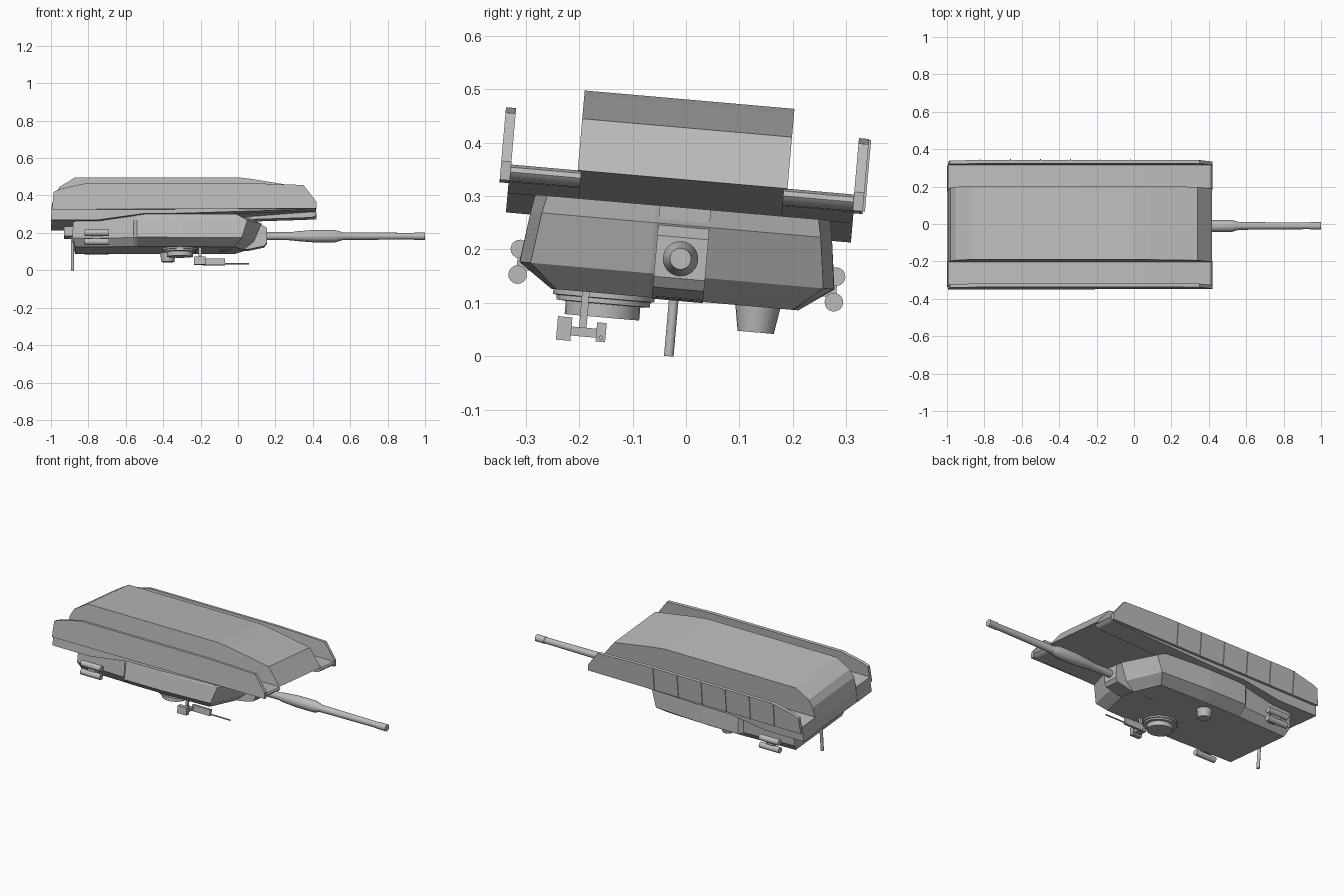
import bpy, bmesh, math
from mathutils import Matrix, Vector

# Whole vehicle lies upside down, rolled five degrees about its long axis
ROLL = (Matrix.Translation((0, 0, 0.3)) @ Matrix.Rotation(math.radians(-5), 4, 'X')
        @ Matrix.Translation((0, 0, -0.3)))
GREY = bpy.data.materials.new("plain_grey")
GREY.diffuse_color = (0.5, 0.5, 0.5, 1)


def finish(name, bm, smooth=False):
    bmesh.ops.recalc_face_normals(bm, faces=bm.faces)
    me = bpy.data.meshes.new(name)
    bm.to_mesh(me)
    bm.free()
    me.materials.append(GREY)
    ob = bpy.data.objects.new(name, me)
    bpy.context.collection.objects.link(ob)
    ob.matrix_world = ROLL
    if smooth:
        bpy.ops.object.select_all(action='DESELECT')
        ob.select_set(True)
        bpy.context.view_layer.objects.active = ob
        bpy.ops.object.shade_smooth_by_angle(angle=math.radians(35))
    return ob


def loft(name, rings, smooth=False):
    bm = bmesh.new()
    vs = [[bm.verts.new(p) for p in r] for r in rings]
    n = len(vs[0])
    for a, b in zip(vs, vs[1:]):
        for i in range(n):
            j = (i + 1) % n
            bm.faces.new((a[i], a[j], b[j], b[i]))
    bm.faces.new(vs[0])
    bm.faces.new(vs[-1])
    return finish(name, bm, smooth)


def prism(name, profile, y0, y1, smooth=False):
    """Side profile of (x, z) points, extruded across y."""
    return loft(name, [[(x, y, z) for x, z in profile] for y in (y0, y1)], smooth)


def box(name, x0, x1, y0, y1, z0, z1):
    return prism(name, [(x0, z0), (x1, z0), (x1, z1), (x0, z1)], y0, y1)


def turned(name, origin, axis, stations, n=24):
    """Round part: (distance, radius) stations along the x or z axis."""
    rings = []
    for d, r in stations:
        ring = []
        for i in range(n):
            a = 2 * math.pi * i / n
            c, s = r * math.cos(a), r * math.sin(a)
            off = (d, c, s) if axis == 'X' else (c, s, d)
            ring.append(Vector(origin) + Vector(off))
        rings.append(ring)
    return loft(name, rings, True)


CY = -0.009   # hull centre line

# Hull tub with belly upwards, wedge-shaped glacis underneath
prism("hull_tub", [(-0.998, 0.24), (-0.995, 0.30), (-0.98, 0.385), (-0.955, 0.428),
                   (-0.87, 0.48), (0.0, 0.48), (0.08, 0.47), (0.34, 0.427), (0.418, 0.33),
                   (-0.3, 0.276), (-0.5, 0.275), (-0.75, 0.24)], CY - 0.197, CY + 0.197)

for side, tag in ((-1, "right"), (1, "left")):
    # Track guards with rounded tips
    prism("track_guard_" + tag,
          [(-0.995, 0.33), (-1.0, 0.24), (-0.75, 0.24), (-0.5, 0.275), (-0.3, 0.276),
           (0.36, 0.297), (0.395, 0.299), (0.413, 0.306), (0.42, 0.316), (0.413, 0.325),
           (0.395, 0.33)], CY + side * 0.19, CY + side * 0.324, True)
    # Side skirts
    prism("side_skirt_" + tag,
          [(-0.995, 0.295), (-0.985, 0.39), (-0.95, 0.405), (-0.81, 0.436),
           (0.05, 0.436), (0.35, 0.426), (0.42, 0.335), (0.42, 0.30)],
          CY + side * 0.322, CY + side * 0.341)
# Panel seams on one skirt
for i in range(6):
    x = -0.82 + i * 0.16
    box("skirt_seam", x - 0.002, x + 0.002, CY + 0.34, CY + 0.345, 0.30, 0.434)

# Turret: half plans from base to roof, mirrored; the broad front is undercut
TY = -0.004
plans = [(0.278, [(-0.88, 0.245), (-0.56, 0.268), (-0.54, 0.277), (-0.3, 0.277), (-0.01, 0.255), (0.04, 0.05)]),
         (0.245, [(-0.882, 0.247), (-0.56, 0.268), (-0.54, 0.283), (-0.3, 0.283), (0.05, 0.262), (0.125, 0.05)]),
         (0.15, [(-0.885, 0.25), (-0.56, 0.268), (-0.54, 0.296), (-0.3, 0.295), (0.02, 0.275), (0.085, 0.05)]),
         (0.105, [(-0.87, 0.22), (-0.56, 0.23), (-0.54, 0.232), (-0.3, 0.232), (-0.02, 0.222), (0.03, 0.05)])]
loft("turret", [[(x, TY + y, z) for x, y in h] + [(x, TY - y, z) for x, y in reversed(h)]
                for z, h in plans])

# Gun mantlet and barrel
prism("mantlet", [(-0.1, 0.103), (0.06, 0.108), (0.14, 0.125), (0.155, 0.145),
                  (0.155, 0.222), (0.11, 0.25), (0.06, 0.278), (-0.05, 0.278)], -0.047, 0.049)
turned("gun_barrel", (0, 0, 0.182), 'X',
       [(0.1, 0.021), (0.29, 0.022), (0.31, 0.026), (0.40, 0.033), (0.52, 0.033), (0.55, 0.024),
        (0.56, 0.021), (0.94, 0.0175), (0.941, 0.02), (1.0, 0.02)])

# Commander cupola and gunner sight
turned("cupola", (-0.31, -0.137, 0), 'Z',
       [(0.11, 0.095), (0.096, 0.095), (0.095, 0.088), (0.086, 0.088), (0.085, 0.07), (0.06, 0.07)])
turned("roof_sight", (-0.375, 0.152, 0), 'Z', [(0.11, 0.043), (0.057, 0.034)])

# Roof machine gun
box("gun_post", -0.21, -0.196, -0.178, -0.164, 0.03, 0.11)
box("ammo_box", -0.235, -0.175, -0.219, -0.192, 0.011, 0.055)
box("gun_cradle", -0.22, -0.18, -0.195, -0.14, 0.021, 0.038)
box("machine_gun_body", -0.19, -0.07, -0.145, -0.127, 0.014, 0.05)
turned("machine_gun_barrel", (0, -0.136, 0.022), 'X', [(-0.08, 0.004), (0.06, 0.004)], 10)

# Smoke launcher tubes on brackets
for side in (-1, 1):
    for z in (0.126, 0.174):
        turned("smoke_tube", (0, TY + side * 0.297, z), 'X', [(-0.82, 0.0175), (-0.69, 0.0175)], 16)
    box("smoke_bracket", -0.78, -0.73, TY + side * 0.24, TY + side * 0.3, 0.135, 0.165)

# Rear stowage box and antenna
box("rear_box", -0.93, -0.87, -0.1, 0.09, 0.175, 0.225)
turned("antenna", (-0.885, -0.006, 0), 'Z', [(-0.0015, 0.009), (0.18, 0.009)], 12)
